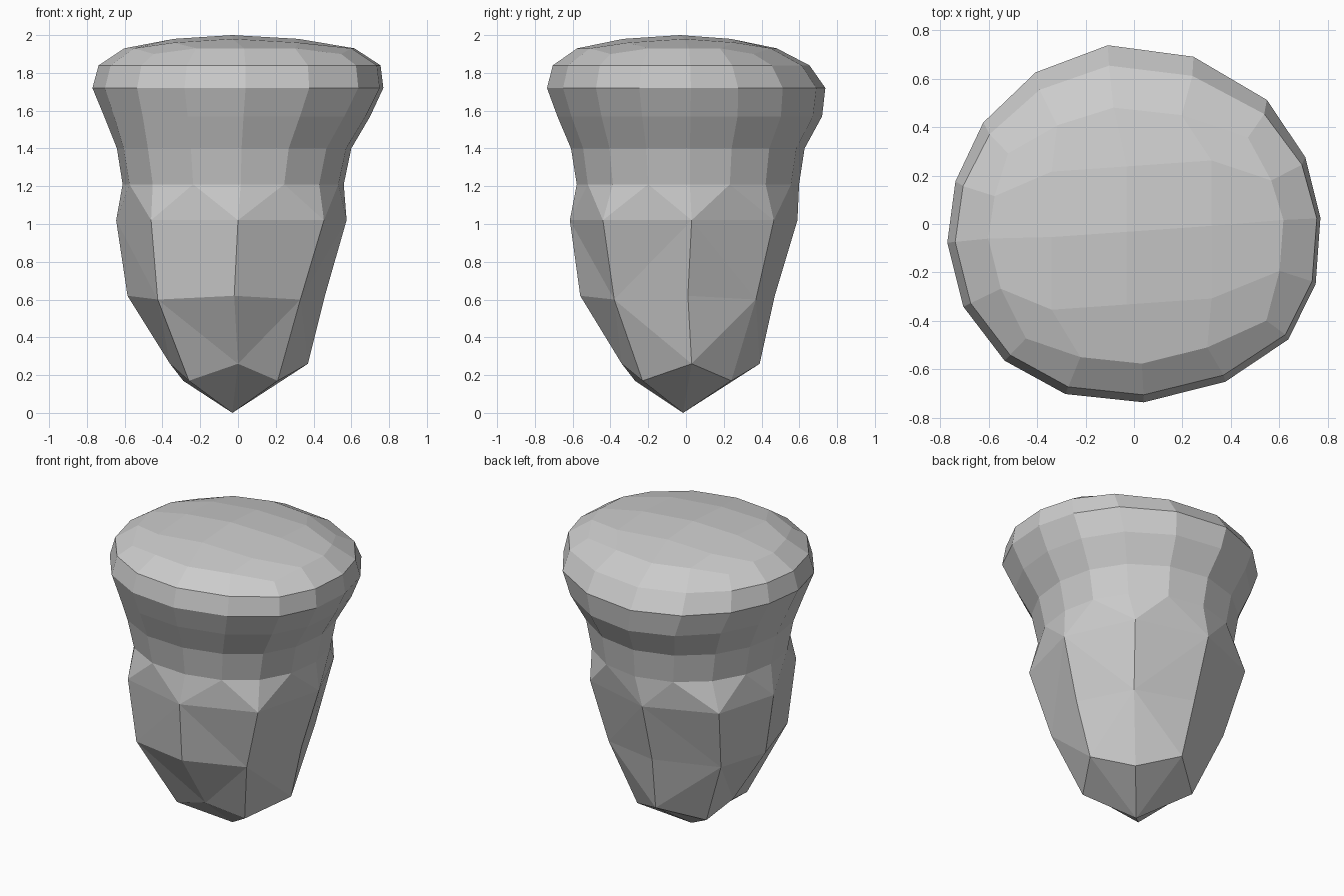
import bpy
import bmesh
from math import cos, sin, radians

old = bpy.data.objects.get("Cube")
if old:
    bpy.data.objects.remove(old)

stone = bpy.data.materials.new("stone_grey")
stone.use_nodes = True
GREY = (0.6, 0.6, 0.6, 1)
stone.diffuse_color = GREY
stone.node_tree.nodes["Principled BSDF"].inputs["Base Color"].default_value = GREY

# Uneven direction and reach of the sixteen columns around the wide rim
RIM_ANGLES = (2, 22, 44, 71, 98, 122, 145, 166, 186, 207, 228, 249, 273, 299, 322, 341)
RIM_REACH = (1, .99, .99, .98, 1, .99, .98, .98, 1, 1.02, 1.03, 1.02, 1, 1.01, 1.05, 1.03)

bm = bmesh.new()


def ring(z, left, right, front, back, twist=1.0, bulge=0.0, corner=1.0, corner_z=None):
    """Lopsided ring; twist blends to the rim spacing, bulge swells the front right corner."""
    verts = []
    for i in range(16):
        diagonal = i % 4 == 2
        a = radians(22.5 * i * (1 - twist) + RIM_ANGLES[i] * twist)
        k = 1 + (RIM_REACH[i] - 1) * twist
        k *= 1 + bulge * max(0, cos(a - radians(230))) ** 8
        k *= corner if diagonal else 1
        mid = 0.02 * (1 - twist)
        x = k * cos(a) * (right if cos(a) > 0 else left)
        y = k * sin(a) * (back - mid if sin(a) > 0 else front + mid) + mid
        verts.append(bm.verts.new((x, y, corner_z if diagonal and corner_z else z)))
    return verts


def coarse_ring(z, corner_z, points):
    """Eight-point ring with the diagonal points at their own height."""
    return [bm.verts.new((x, y, corner_z if i % 2 else z)) for i, (x, y) in enumerate(points)]


def band(lower, upper):
    """Quads between two equal rings."""
    n = len(lower)
    for i in range(n):
        j = (i + 1) % n
        bm.faces.new((lower[i], lower[j], upper[j], upper[i]))


def faceted_band(lower, upper, rising):
    """Triangles between eight-point rings, split alternately."""
    for i in range(8):
        j = (i + 1) % 8
        a, b, c, d = lower[i], lower[j], upper[j], upper[i]
        if (i % 2 == 0) == rising:
            tris = ((a, b, c), (a, c, d))
        else:
            tris = ((a, b, d), (b, c, d))
        for t in tris:
            bm.faces.new(t)


# Pointed base and coarse lower body
tip = bm.verts.new((-0.03, -0.015, 0))
base = coarse_ring(0.26, 0.17, (
    (0.37, 0.03), (0.19, 0.24), (-0.05, 0.39), (-0.29, 0.2),
    (-0.36, 0.02), (-0.26, -0.27), (0, -0.34), (0.21, -0.23)))
belly = coarse_ring(0.62, 0.6, (
    (0.46, 0.01), (0.31, 0.37), (-0.08, 0.47), (-0.46, 0.29),
    (-0.585, 0.0), (-0.425, -0.46), (-0.02, -0.56), (0.33, -0.38)))
chest = coarse_ring(1.02, 1.02, (
    (0.575, 0.03), (0.38, 0.465), (-0.09, 0.59), (-0.53, 0.41),
    (-0.645, 0.0), (-0.46, -0.5), (0, -0.615), (0.455, -0.44)))
for i in range(8):
    bm.faces.new((tip, base[(i + 1) % 8], base[i]))
faceted_band(base, belly, True)
faceted_band(belly, chest, False)

# Waist, where eight columns split into sixteen
waist = ring(1.21, 0.61, 0.56, 0.575, 0.6, twist=0.5, bulge=0.06)
for i in range(8):
    j = (i + 1) % 8
    a, m, b = waist[2 * i], waist[2 * i + 1], waist[2 * j]
    bm.faces.new((chest[i], m, a))
    bm.faces.new((chest[i], chest[j], m))
    bm.faces.new((chest[j], b, m))

# Flared neck and rounded rim
neck = ring(1.4, 0.64, 0.6, 0.605, 0.63, twist=0.6, bulge=0.07)
flare = ring(1.57, 0.71, 0.7, 0.68, 0.725, twist=0.8, bulge=0.025)
rim = ring(1.72, 0.775, 0.77, 0.737, 0.745)
shoulder = ring(1.84, 0.742, 0.755, 0.706, 0.66)
border = ring(1.93, 0.605, 0.617, 0.577, 0.485, corner=1.07, corner_z=1.9)
rings = (waist, neck, flare, rim, shoulder, border)
for lower, upper in zip(rings, rings[1:]):
    band(lower, upper)

# Domed cap as a four by four grid inside the border
grid = {}
for k in range(5):
    grid[k, 0] = border[(10 + k) % 16]
    grid[4, k] = border[(14 + k) % 16]
    grid[4 - k, 4] = border[2 + k]
    grid[0, 4 - k] = border[6 + k]
for i, x in enumerate((-0.34, -0.03, 0.32), 1):
    for j, y in enumerate((-0.33, -0.03, 0.24), 1):
        z = 2 - 0.02 * (abs(i - 2) + abs(j - 2))
        grid[i, j] = bm.verts.new((x, y + 0.07 * x, z))
for i in range(4):
    for j in range(4):
        bm.faces.new((grid[i, j], grid[i + 1, j], grid[i + 1, j + 1], grid[i, j + 1]))

bmesh.ops.recalc_face_normals(bm, faces=bm.faces[:])
mesh = bpy.data.meshes.new("rock_pillar")
bm.to_mesh(mesh)
bm.free()
mesh.materials.append(stone)
rock = bpy.data.objects.new("rock_pillar", mesh)
bpy.context.collection.objects.link(rock)
